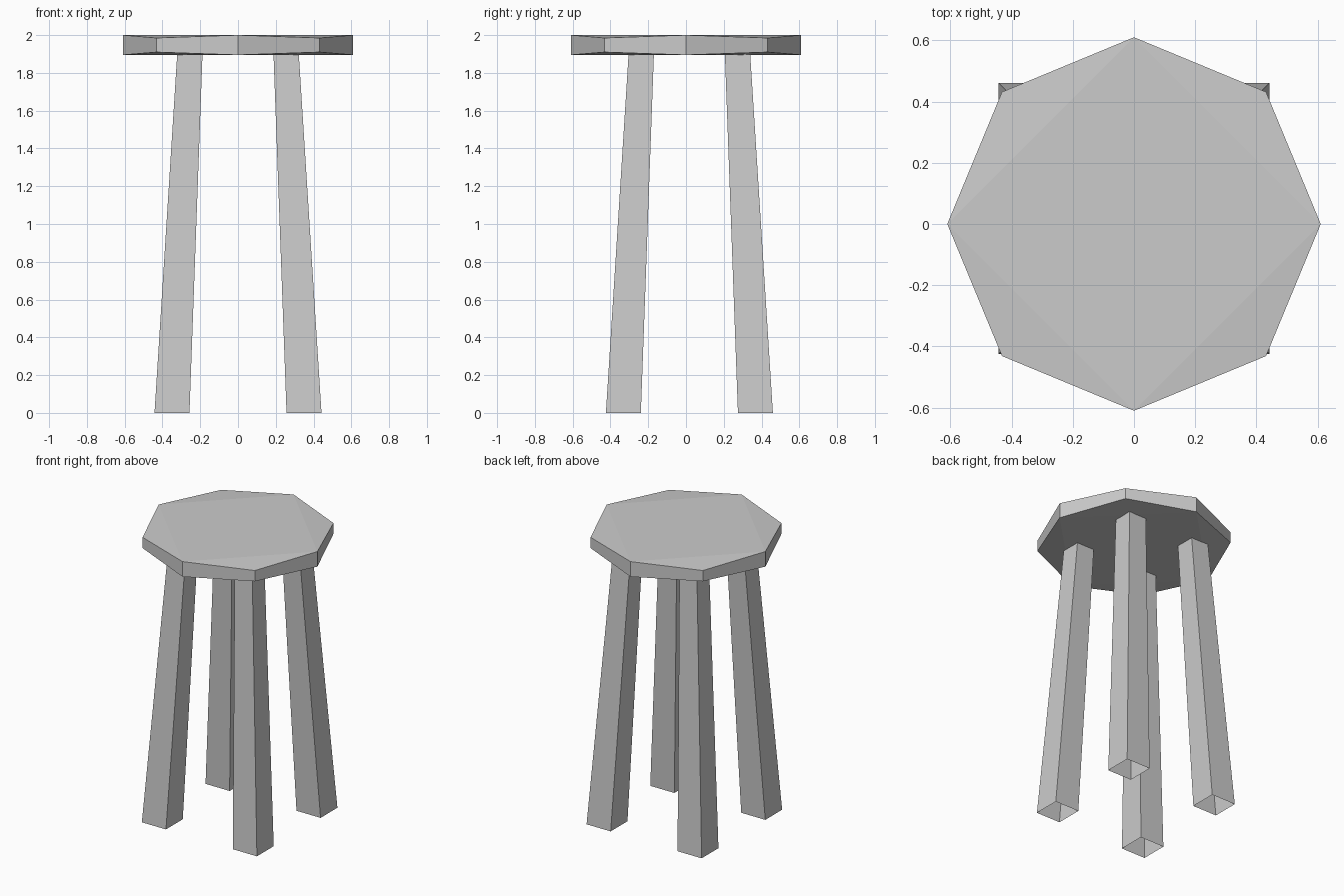
import bpy, bmesh
from math import cos, sin, pi

if "Cube" in bpy.data.objects:
    bpy.data.objects.remove(bpy.data.objects["Cube"])


def make_object(name, bm):
    bmesh.ops.recalc_face_normals(bm, faces=bm.faces)
    mesh = bpy.data.meshes.new(name)
    bm.to_mesh(mesh)
    bm.free()
    obj = bpy.data.objects.new(name, mesh)
    bpy.context.collection.objects.link(obj)
    return obj


def ring(bm, points):
    return [bm.verts.new(p) for p in points]


def bridge(bm, low, high):
    n = len(low)
    for i in range(n):
        j = (i + 1) % n
        bm.faces.new((low[i], low[j], high[j], high[i]))


# Seat: octagonal slab, slightly thinner at the diagonal corners
RADIUS, MID_Z = 0.61, 1.9475
bm = bmesh.new()
rings = []
for side in (-1, 1):
    pts = []
    for i in range(8):
        half = 0.0525 if i % 2 == 0 else 0.0375
        a = i * pi / 4
        pts.append((RADIUS * cos(a), RADIUS * sin(a), MID_Z + side * half))
    rings.append(ring(bm, pts))
bridge(bm, *rings)
for r in rings:
    bm.faces.new(r[::2])
    for i in range(0, 8, 2):
        bm.faces.new((r[i], r[i + 1], r[(i + 2) % 8]))
make_object("seat", bm)

# Legs: one splayed, tapered, open-ended square tube mirrored to four corners
bm = bmesh.new()
sections = [(0.0, 0.257, 0.442), (1.897, 0.188, 0.322)]  # z, inner, outer
low, high = [ring(bm, [(a, a, z), (b, a, z), (b, b, z), (a, b, z)])
             for z, a, b in sections]
bridge(bm, low, high)
legs = make_object("legs", bm)
legs.location.y = 0.018  # legs sit slightly towards the back
mirror = legs.modifiers.new("four_corners", "MIRROR")
mirror.use_axis = (True, True, False)
mirror.use_mirror_merge = False
